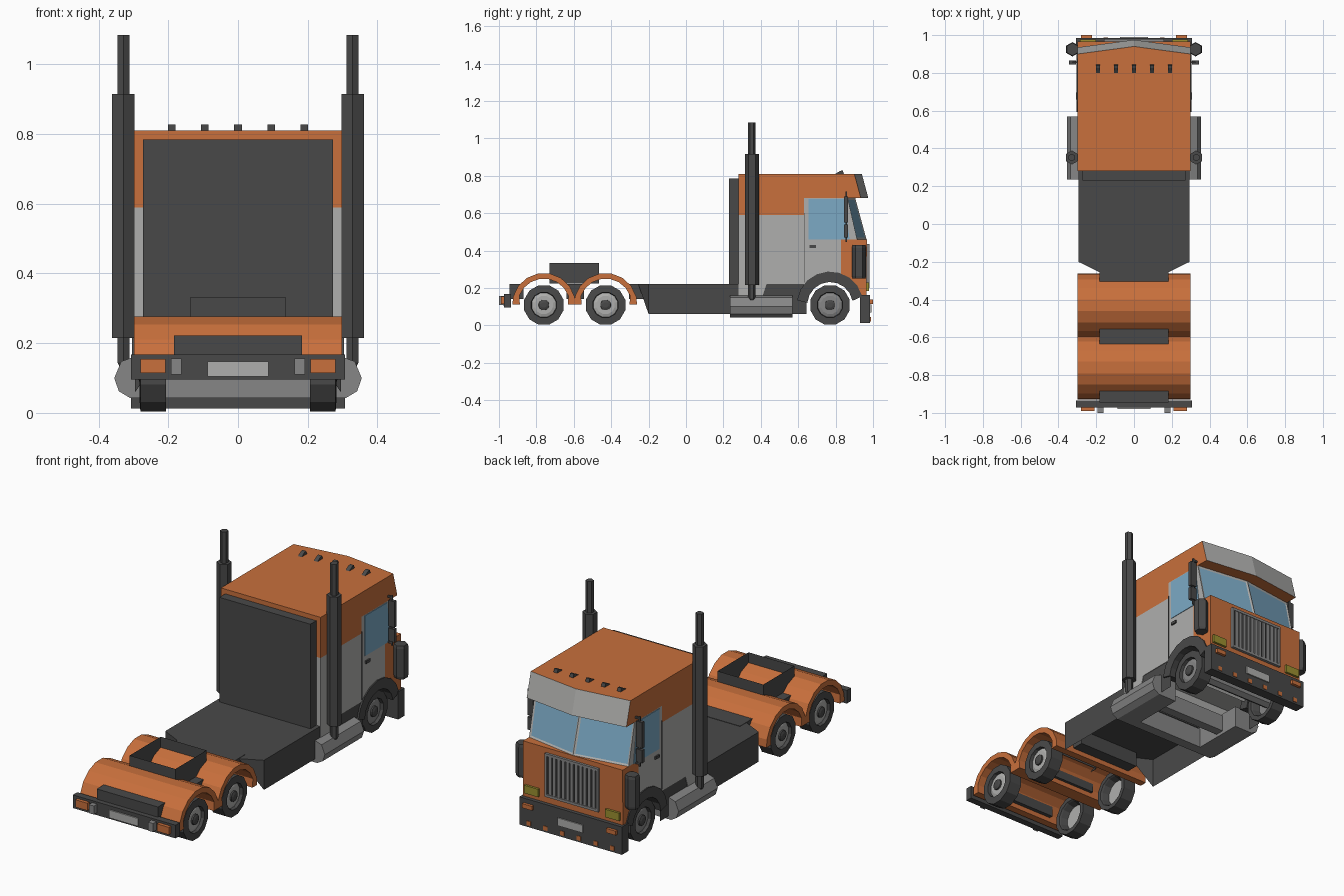
import bpy, bmesh, math

if "Cube" in bpy.data.objects:
    bpy.data.objects.remove(bpy.data.objects["Cube"])

def material(name, rgb):
    m = bpy.data.materials.new(name)
    m.diffuse_color = (*rgb, 1)
    m.use_nodes = True
    m.node_tree.nodes["Principled BSDF"].inputs["Base Color"].default_value = m.diffuse_color
    return m

ORANGE = material("orange_paint", (0.58, 0.16, 0.045))
DARK = material("dark_grey", (0.066, 0.066, 0.066))
LIGHT = material("light_grey", (0.43, 0.43, 0.42))
MID = material("mid_grey", (0.24, 0.24, 0.24))
GLASS = material("blue_glass", (0.20, 0.40, 0.56))
YELLOW = material("yellow_lamp", (0.33, 0.28, 0.03))

def finish(name, bm, mats, mirror=False):
    bmesh.ops.recalc_face_normals(bm, faces=bm.faces)
    me = bpy.data.meshes.new(name)
    bm.to_mesh(me)
    bm.free()
    for m in mats:
        me.materials.append(m)
    ob = bpy.data.objects.new(name, me)
    bpy.context.collection.objects.link(ob)
    if mirror:
        ob.modifiers.new("mirror", 'MIRROR').use_mirror_merge = False
    return ob

def loft_bm(rings, caps=True, closed=False):
    bm = bmesh.new()
    vs = [[bm.verts.new(p) for p in r] for r in rings]
    n = len(rings[0])
    pairs = list(zip(vs, vs[1:])) + ([(vs[-1], vs[0])] if closed else [])
    for a, b in pairs:
        for i in range(n):
            j = (i + 1) % n
            bm.faces.new((a[i], a[j], b[j], b[i]))
    if caps and not closed:
        bm.faces.new(vs[0])
        bm.faces.new(vs[-1])
    bmesh.ops.recalc_face_normals(bm, faces=bm.faces)
    return bm

def box(name, x, y, z, mat, mirror=False):
    rings = [[(x[0], y[0], k), (x[1], y[0], k), (x[1], y[1], k), (x[0], y[1], k)] for k in z]
    return finish(name, loft_bm(rings), [mat], mirror)

def side_prism(name, yz, x0, x1, mat, mirror=False):
    """Side profile (y, z) extruded along x."""
    return finish(name, loft_bm([[(x, y, z) for y, z in yz] for x in (x0, x1)]), [mat], mirror)

def lathe_x(name, prof, cy, cz, mat, closed=False, n=12):
    """Profile (x, radius) turned about an axle along x, mirrored."""
    rings = [[(x, cy + r * math.cos(2 * math.pi * (i + .5) / n), cz + r * math.sin(2 * math.pi * (i + .5) / n))
              for i in range(n)] for x, r in prof]
    return finish(name, loft_bm(rings, True, closed), [mat], True)

def pipe_z(name, cx, cy, prof, mat, n=6):
    """Upright turned part, profile (z, radius), mirrored."""
    rings = [[(cx + r * math.cos(2 * math.pi * i / n + math.pi / 6),
               cy + r * math.sin(2 * math.pi * i / n + math.pi / 6), z) for i in range(n)] for z, r in prof]
    return finish(name, loft_bm(rings), [mat], True)

def arc(cy, cz, r, a0, a1, n):
    return [(cy + r * math.cos(math.radians(a0 + (a1 - a0) * i / n)),
             cz + r * math.sin(math.radians(a0 + (a1 - a0) * i / n))) for i in range(n + 1)]

W = 0.298

# Wheels
for name, cy, rim in (("front", .77, MID), ("middle", -.43, LIGHT), ("rear", -.76, LIGHT)):
    lathe_x(name + "_tyre", [(.207, .085), (.207, .109), (.28, .109), (.283, .07), (.262, .066), (.215, .08)],
            cy, .109, DARK, closed=True)
    lathe_x(name + "_rim", [(.25, .07), (.265, .07), (.272, .05)], cy, .109, rim)
    lathe_x(name + "_hub", [(.26, .03), (.28, .028), (.285, .015)], cy, .109, DARK)
lathe_x("front_axle", [(0, .03), (.25, .03)], .77, .11, MID, n=6)

# Rear fenders, full-width arched shells
for name, cy in (("middle", -.43), ("rear", -.76)):
    outer = [(cy - .168, .112)] + arc(cy, .11, .17, 165, 15, 7) + [(cy + .168, .112)]
    inner = [(cy + .128, .112)] + arc(cy, .11, .14, 20, 160, 7) + [(cy - .128, .112)]
    side_prism(name + "_fender", outer + inner, -W, W, ORANGE)

# Frame sections between fenders, and the open coupling ring
for i, y in enumerate(((-.945, -.87), (-.64, -.545), (-.305, -.2))):
    box("frame_section_%d" % i, (-.183, .183), y, (.14, .222), DARK)
ring = [[(x, y, z) for x, y in ((-.137, -.73), (.137, -.73), (.137, -.465), (-.137, -.465))] for z in (.225, .333)]
finish("coupling_ring", loft_bm(ring, caps=False), [DARK])

# Open-bottomed deck with tapered tail
bm = bmesh.new()
plan = [(.183, -.255), (.295, -.2), (.295, .645)]
top = [bm.verts.new((x, y, .22)) for x, y in plan] + [bm.verts.new((-x, y, .22)) for x, y in reversed(plan)]
bm.faces.new(top)
for a, b, c, s in ((0, 1, 2, 1), (5, 4, 3, -1)):
    lo1, lo2 = bm.verts.new((s * .295, -.2, .06)), bm.verts.new((s * .295, .645, .06))
    bm.faces.new((top[a], top[b], lo1))
    bm.faces.new((top[b], top[c], lo2, lo1))
finish("deck", bm, [DARK])

# Fuel tanks and cross panels
tank = [(.2, .16), (.3, .16), (.335, .148), (.355, .1), (.342, .062), (.31, .043), (.2, .043)]
finish("side_tank", loft_bm([[(x, y, z) for x, z in tank] for y in (.235, .57)]), [MID], True)
box("rear_cross_panel", (-.2, .2), (.235, .29), (.043, .15), MID)
box("front_cross_panel", (-.2, .2), (.42, .47), (.06, .15), MID)

# Rear bumper with lamps and plate
box("rear_bumper", (-.307, .307), (-.972, -.935), (.096, .167), DARK)
box("tail_lamp", (.208, .28), (-.99, -.97), (.115, .155), ORANGE, True)
box("reverse_lamp", (.162, .192), (-1.0, -.97), (.11, .156), MID, True)
box("rear_plate", (-.087, .087), (-.979, -.971), (.105, .147), LIGHT)

# Sleeper body
side_prism("sleeper_wall", [(.28, .16), (.41, .16), (.43, .22), (.63, .22), (.63, .59), (.28, .59)], -W, W, LIGHT)
box("sleeper_upper", (-W, W), (.28, .63), (.59, .68), ORANGE)
box("sleeper_back_panel", (-.272, .272), (.23, .28), (.22, .785), DARK)

def plan_ring(y0, yside, ymid, z):
    return [(-W, y0, z), (W, y0, z), (W, yside, z), (0, ymid, z), (-W, yside, z)]

# Roof, with grey pointed visor
bm = loft_bm([plan_ring(.28, .935, .975, .68), plan_ring(.28, .90, .94, .81)])
for f in bm.faces:
    f.material_index = 1 if f.normal.y > .5 else 0
finish("roof_and_visor", bm, [ORANGE, LIGHT])

# Cabin with split windscreen inset in the pointed front
bm = loft_bm([plan_ring(.63, .915, .965, .46), plan_ring(.63, .865, .905, .68)])
front = [f for f in bm.faces if f.normal.y > .5]
bmesh.ops.inset_individual(bm, faces=front, thickness=.014, depth=-.004)
for f in front:
    f.material_index = 1
finish("cabin", bm, [LIGHT, GLASS])
side_prism("side_window", [(.655, .458), (.875, .458), (.845, .675), (.655, .675)], .296, .301, GLASS, True)

# Door panel and nose, cut around the wheel arch
def arch(ys):
    return [(y, .11 + math.sqrt(.15 ** 2 - (y - .77) ** 2)) for y in ys]
side_prism("door_panel", arch((.63, .67, .72, .77, .83)) + [(.83, .46), (.63, .46)], -W, W, LIGHT)
side_prism("nose", arch((.83, .87, .91)) + [(.965, .16), (.967, .46), (.83, .46)], -W, W, ORANGE)
side_prism("wheel_arch", arc(.77, .11, .178, 172, 15, 8) + arc(.77, .11, .122, 10, 175, 8), .21, .304, DARK, True)
box("door_handle", (.296, .306), (.66, .695), (.415, .43), DARK, True)
box("door_seam", (.297, .2995), (.63, .634), (.23, .6), DARK, True)

# Grille
box("grille_back", (-.15, .15), (.96, .970), (.21, .425), DARK)
for z in (.2, .42):
    box("grille_rail", (-.16, .16), (.96, .98), (z, z + .014), MID)
box("grille_post", (.148, .16), (.96, .98), (.2, .434), MID, True)
for i in range(11):
    x = -.13 + i * .026
    box("grille_bar_%d" % i, (x - .009, x + .009), (.965, .977), (.214, .42), MID)
box("headlamp", (.2, .285), (.96, .978), (.185, .228), YELLOW, True)

# Front bumper with markers and plate
box("front_bumper", (-.307, .307), (.93, .985), (.012, .162), DARK)
box("front_marker", (.222, .28), (.98, 1.0), (.115, .138), ORANGE, True)
box("front_plate", (-.075, .075), (.984, .991), (.07, .112), LIGHT)
for i in range(6):
    x = -.25 + i * .1
    box("bumper_dot_%d" % i, (x - .012, x + .012), (.98, .988), (.022, .045), ORANGE)

# Exhaust stacks
pipe_z("exhaust_stack", .329, .352,
       [(.12, .004), (.145, .02), (.215, .02), (.215, .037), (.915, .037), (.915, .02), (1.085, .02)], DARK)

# Air intakes, mirrors and brackets
pipe_z("air_intake", .326, .925, [(.25, .034), (.265, .038), (.415, .038), (.43, .034)], DARK)
box("mirror_upper", (.308, .343), (.845, .865), (.55, .69), DARK, True)
box("mirror_lower", (.308, .343), (.845, .865), (.47, .54), DARK, True)
box("mirror_stalk", (.318, .326), (.852, .860), (.445, .715), DARK, True)
for z in (.455, .70):
    box("mirror_bracket", (.29, .326), (.852, .860), (z, z + .01), DARK, True)

# Roof marker lamps
for i in range(5):
    x = (i - 2) * .095
    side_prism("roof_lamp_%d" % i, [(.795, .808), (.845, .808), (.838, .828), (.825, .826)], x - .011, x + .011, DARK)
